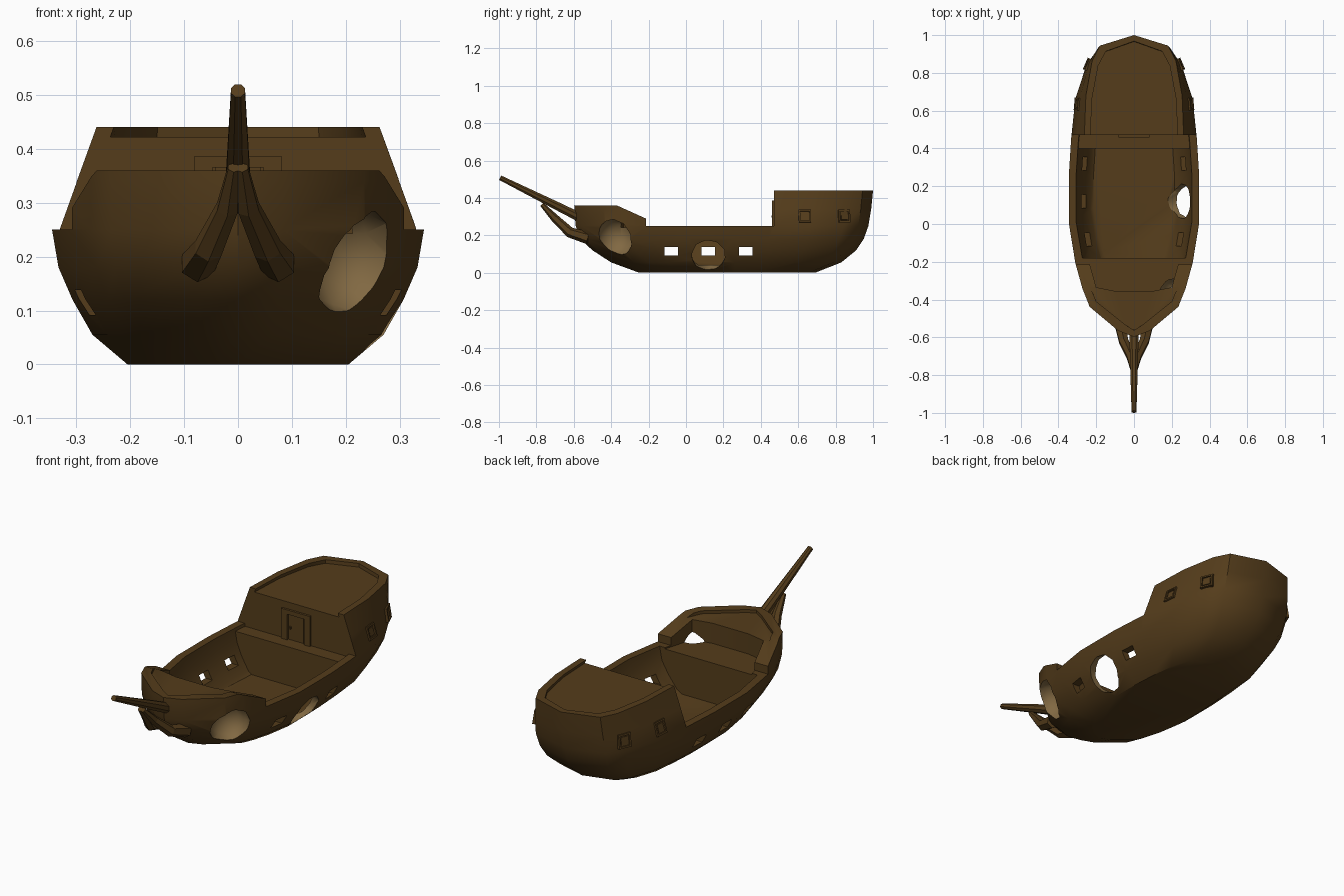
import bpy, bmesh, math
from mathutils import Vector, Matrix

if "Cube" in bpy.data.objects:
    bpy.data.objects.remove(bpy.data.objects["Cube"])

def material(name, rgb):
    m = bpy.data.materials.new(name)
    m.diffuse_color = (*rgb, 1)
    m.use_nodes = True
    m.node_tree.nodes["Principled BSDF"].inputs["Base Color"].default_value = m.diffuse_color
    return m

wood = material("dark_wood", (0.09, 0.046, 0.011))
raw = material("splintered_wood", (0.22, 0.14, 0.055))

def finish(bm, name, index=0):
    bmesh.ops.recalc_face_normals(bm, faces=bm.faces[:])
    me = bpy.data.meshes.new(name)
    for f in bm.faces:
        f.material_index = index
    bm.to_mesh(me)
    bm.free()
    me.materials.append(wood)
    me.materials.append(raw)
    ob = bpy.data.objects.new(name, me)
    bpy.context.collection.objects.link(ob)
    return ob

# Hull shape: waterlines (z, bow y, stern y, half width) and plan outline
# (fraction along, width fraction, tumblehome at the top)
WATER = [(0, -.25, .69, .205), (.055, -.40, .83, .27), (.12, -.50, .91, .307),
         (.18, -.565, .95, .333), (.25, -.59, .975, .345),
         (.34, -.597, .99, .345), (.44, -.60, 1.0, .345)]
PLAN = [(0, 0, 0), (.02, .24, 0), (.1, .68, 0), (.16, .79, 0), (.245, .9, 0),
        (.38, 1, 0), (.54, 1, 0), (.665, .965, .21), (.8, .9, .18),
        (.915, .73, .12), (.965, .57, .08), (1, 0, 0)]

def lerp_table(table, t):
    if t <= table[0][0]:
        return table[0][1:]
    for a, b in zip(table, table[1:]):
        if t <= b[0]:
            k = (t - a[0]) / (b[0] - a[0])
            return [p + (q - p) * k for p, q in zip(a[1:], b[1:])]
    return table[-1][1:]

def half_width(u, z):
    frac, tumble = lerp_table(PLAN, u)
    lean = max(0, min(1, (z - .25) / .19))
    return lerp_table(WATER, z)[2] * frac * (1 - tumble * lean)

def hull_loft(name, inset=0, z0=0, z1=.44, y0=None, y1=None):
    bm = bmesh.new()
    zs = [z0] + [w[0] for w in WATER if z0 < w[0] < z1] + [z1]
    rings = []
    for z in zs:
        yb, ys, _ = lerp_table(WATER, z)
        yb, ys = yb + inset, ys - inset
        side = [(max(0, half_width(p[0], z) - inset), yb + (ys - yb) * p[0]) for p in PLAN]
        ring = side + [(-x, y) for x, y in side[-2:0:-1]]
        rings.append([bm.verts.new((x, y, z)) for x, y in ring])
    n = len(rings[0])
    for a, b in zip(rings, rings[1:]):
        for i in range(n):
            j = (i + 1) % n
            bm.faces.new((a[i], a[j], b[j], b[i]))
    bm.faces.new(rings[0][::-1])
    bm.faces.new(rings[-1])
    for y, sign in ((y0, -1), (y1, 1)):      # trim to a stretch of the ship
        if y is not None:
            r = bmesh.ops.bisect_plane(bm, geom=bm.verts[:] + bm.edges[:] + bm.faces[:],
                                       plane_co=(0, y, 0), plane_no=(0, sign, 0), clear_outer=True)
            edges = [e for e in r["geom_cut"] if isinstance(e, bmesh.types.BMEdge)]
            bmesh.ops.contextual_create(bm, geom=edges)
    return finish(bm, name)

def prism(name, pts, offset):
    bm = bmesh.new()
    f = bm.faces.new([bm.verts.new(p) for p in pts])
    r = bmesh.ops.extrude_face_region(bm, geom=[f])
    bmesh.ops.translate(bm, verts=[v for v in r["geom"] if isinstance(v, bmesh.types.BMVert)], vec=offset)
    return finish(bm, name)

def box(name, c, size):
    bm = bmesh.new()
    bmesh.ops.create_cube(bm, size=1, matrix=Matrix.Translation(c) @ Matrix.Diagonal((*size, 1)))
    return finish(bm, name)

def blast(name, c, size, turn):
    bm = bmesh.new()
    bmesh.ops.create_icosphere(bm, subdivisions=2, radius=1,
        matrix=Matrix.Translation(c) @ Matrix.Diagonal((*size, 1)) @ Matrix.Rotation(turn, 4, (1, .4, .7)))
    return finish(bm, name, 1)

def cut(ob, cutter):
    cutter.hide_render = True
    m = ob.modifiers.new("cut", "BOOLEAN")
    m.operation, m.solver, m.object = "DIFFERENCE", "EXACT", cutter
    bpy.context.view_layer.objects.active = ob
    bpy.ops.object.modifier_apply(modifier=m.name)
    bpy.data.objects.remove(cutter)

hull = hull_loft("hull")
# Sheer line: forecastle, sloped rail, waist, stern castle
sheer = [(-.8, .36), (-.37, .36), (-.215, .29), (-.215, .25), (.47, .25), (.47, .6), (-.8, .6)]
cut(hull, prism("sheer_cutter", [(-.6, y, z) for y, z in sheer], (1.2, 0, 0)))
# Main deck well, ledge under the door, raised deck recesses
cut(hull, hull_loft("well_cutter", .038, .04, .6, -.18, .40))
cut(hull, hull_loft("ledge_cutter", .038, .235, .6, .36, .47))
cut(hull, hull_loft("stern_deck_cutter", .032, .422, .6, .44, None))
cut(hull, hull_loft("fore_deck_cutter", .035, .345, .6, None, -.33))
# Step behind the forecastle with its curved wall
step = [(.27, -.1), (.235, -.21), (.2, -.335), (.1, -.355)]
step = step + [(-x, y) for x, y in step[::-1]]
cut(hull, prism("step_cutter", [(x, y, .243) for x, y in step], (0, 0, .4)))
# Gun ports through both sides
for y in (-.08, .12, .32):
    cut(hull, box("port_cutter", (0, y, .115), (1, .072, .046)))
# Battle damage on one side
cut(hull, blast("side_hole_cutter", (.265, .12, .1), (.12, .095, .092), .5))
cut(hull, blast("bow_hole_cutter", (.215, -.375, .19), (.095, .105, .108), .9))

def window_frame(name, y, z, side):
    bm = bmesh.new()
    bmesh.ops.create_cube(bm, size=1, matrix=Matrix.Diagonal((.03, .066, .068, 1)))
    face = max(bm.faces, key=lambda f: f.calc_center_median().x)
    for gap, push in ((.012, -.008), (.009, .004)):      # recess then pane
        bmesh.ops.inset_region(bm, faces=[face], thickness=gap)
        r = bmesh.ops.extrude_face_region(bm, geom=[face])
        bmesh.ops.delete(bm, geom=[face], context="FACES_ONLY")
        face = [g for g in r["geom"] if isinstance(g, bmesh.types.BMFace)][0]
        bmesh.ops.translate(bm, verts=face.verts[:], vec=(push, 0, 0))
    yb, ys, _ = lerp_table(WATER, z)
    w = lambda yy, zz: half_width((yy - yb) / (ys - yb), zz)
    sy = (w(y + .02, z) - w(y - .02, z)) / .04
    sz = (w(y, z + .02) - w(y, z - .02)) / .04
    normal = Vector((1, -sy, -sz)).normalized()
    along = Vector((sy, 1, 0)).normalized()
    rot = Matrix((normal, along, normal.cross(along))).transposed().to_4x4()
    spot = Matrix.Translation(Vector((w(y, z), y, z)) - normal * .006)
    bm.transform(Matrix.Diagonal((side, 1, 1, 1)) @ spot @ rot)
    return finish(bm, name)

for side in (-1, 1):
    for y in (.635, .845):
        window_frame("stern_window", y, .302, side)

# Cabin door with frame and knob
box("door_left_post", (-.064, .468, .311), (.034, .018, .152))
box("door_right_post", (.064, .468, .311), (.034, .018, .152))
box("door_lintel", (0, .468, .376), (.094, .018, .022))
box("door", (0, .47, .302), (.084, .01, .126))
box("door_knob", (-.03, .463, .30), (.01, .012, .012))

def tube(name, pts, radii, sides):
    bm = bmesh.new()
    rings = []
    for i, p in enumerate(pts):
        d = (Vector(pts[min(i + 1, len(pts) - 1)]) - Vector(pts[max(i - 1, 0)])).normalized()
        a = d.cross(Vector((1, 0, 0))).normalized()
        b = d.cross(a)
        rings.append([bm.verts.new(Vector(p) + radii[i] * (a * math.sin(t) + b * math.cos(t)))
                      for t in (math.tau * (k + .5) / sides for k in range(sides))])
    for a, b in zip(rings, rings[1:]):
        for k in range(sides):
            j = (k + 1) % sides
            bm.faces.new((a[k], a[j], b[j], b[k]))
    bm.faces.new(rings[0])
    bm.faces.new(rings[-1])
    return finish(bm, name)

# Bowsprit and its two supporting rails
sprit = tube("bowsprit", [(0, -.5, .262), (0, -.68, .352), (0, -.994, .508)], [.028, .024, .014], 8)
rails = [tube("bow_rail", [(.075 * s, -.52, .185), (.055 * s, -.62, .215), (.02 * s, -.70, .29), (.008 * s, -.77, .365)],
              [.034, .028, .022, .012], 6) for s in (-1, 1)]

# Smooth planking with crisp edges
for ob in [hull, sprit]:
    bpy.ops.object.select_all(action="DESELECT")
    ob.select_set(True)
    bpy.context.view_layer.objects.active = ob
    bpy.ops.object.shade_smooth_by_angle(angle=math.radians(38))
